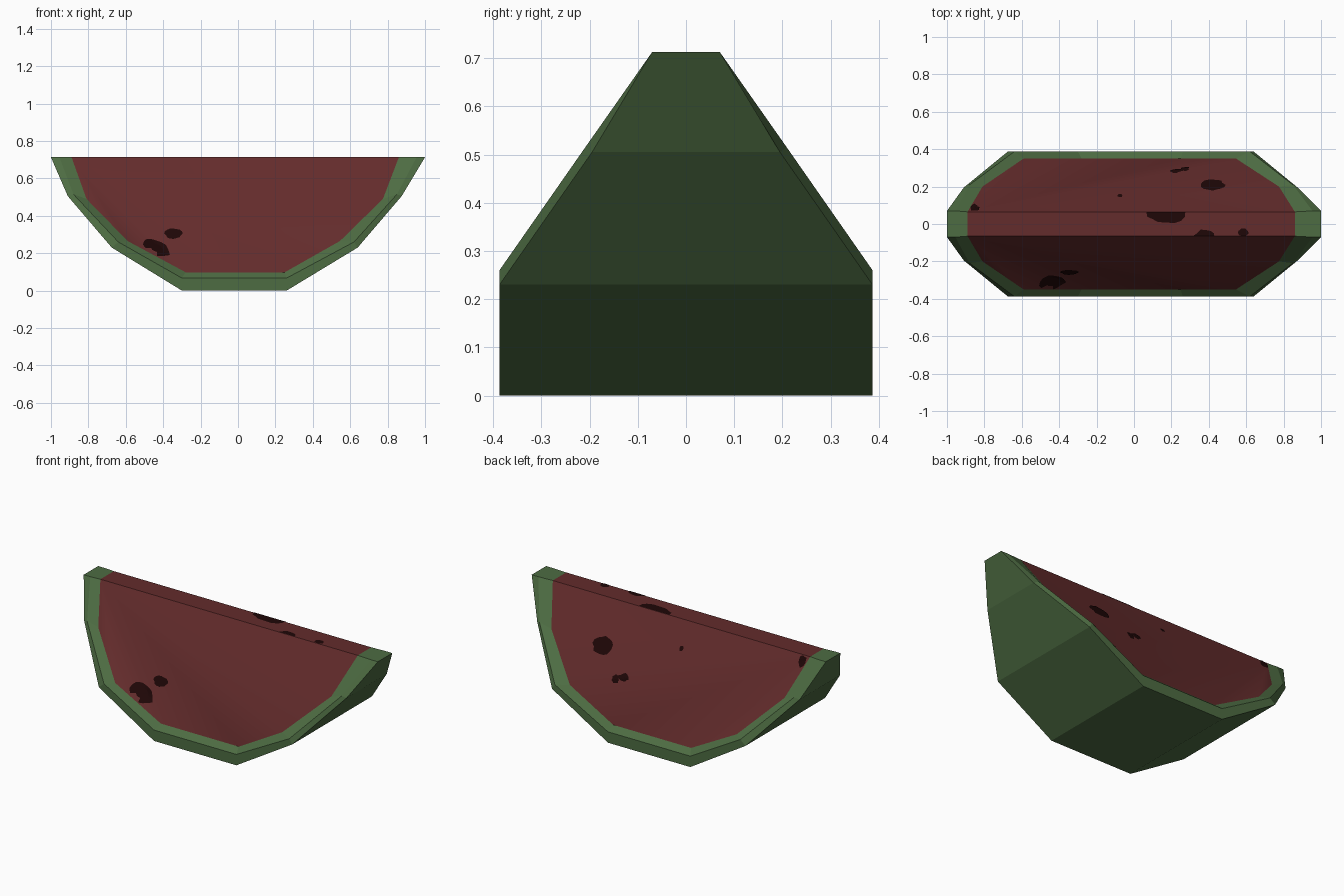
import bpy, bmesh, math, random
from mathutils import Vector
from mathutils.bvhtree import BVHTree

if "Cube" in bpy.data.objects:
    bpy.data.objects.remove(bpy.data.objects["Cube"])

random.seed(4)


def material(name, color):
    m = bpy.data.materials.new(name)
    m.diffuse_color = (*color, 1)
    m.use_nodes = True
    m.node_tree.nodes["Principled BSDF"].inputs["Base Color"].default_value = m.diffuse_color
    return m


GREEN = material("rind green", (0.075, 0.15, 0.055))
RED = material("flesh red", (0.126, 0.025, 0.025))
DARK = material("seed dark", (0.013, 0.002, 0.002))
TOP = .713


def make_object(name, bm, mat):
    me = bpy.data.meshes.new(name)
    bm.to_mesh(me)
    bm.free()
    me.materials.append(mat)
    ob = bpy.data.objects.new(name, me)
    bpy.context.collection.objects.link(ob)
    return ob


# Profiles by level, top to bottom: (left x, right x, half depth, z)
outer = [(-1.0, 1.0, .07, TOP), (-.91, .875, .195, .505),
         (-.675, .64, .387, .23), (-.3, .26, .387, 0)]
ridge = [(-.955, .955, .07, TOP), (-.88, .85, .209, .515),
         (-.64, .62, .387, .26), (-.3, .26, .387, .067)]
inner = [(-.89, .86, .065, TOP), (-.81, .775, .2, .49),
         (-.59, .545, .35, .265), (-.28, .25, .35, .098)]


def arc(levels, side):
    """Points down the left and up the right, on the front (-1) or back (1)."""
    left = [(l, side * y, z) for l, r, y, z in levels]
    right = [(r, side * y, z) for l, r, y, z in reversed(levels)]
    return left + right


# Rind: skin from the front flesh border, round the outside, to the back
bm = bmesh.new()
rows = [[bm.verts.new(p) for p in arc(lv, s)] for lv, s in
        ((inner, -1), (ridge, -1), (outer, -1), (outer, 1), (ridge, 1), (inner, 1))]
for a, b in zip(rows, rows[1:]):
    for i in range(7):
        bm.faces.new((a[i], b[i], b[i + 1], a[i + 1]))
for end in (0, 7):
    bm.faces.new([r[end] for r in rows])
bmesh.ops.recalc_face_normals(bm, faces=bm.faces)
if min(bm.faces, key=lambda f: f.calc_center_median().z).normal.z > 0:
    bmesh.ops.reverse_faces(bm, faces=bm.faces)
make_object("rind", bm, GREEN)

# Flesh: each cut side fans out from its top left corner, with a top strip
bm = bmesh.new()
sides = [[bm.verts.new(p) for p in arc(inner, s)] for s in (-1, 1)]
for side, flip in zip(sides, (False, True)):
    for i in range(1, 7):
        tri = [side[0], side[i], side[i + 1]]
        bm.faces.new(tri[::-1] if flip else tri)
f, b = sides
bm.faces.new((f[0], f[7], b[7], b[0]))
bm.normal_update()
tree = BVHTree.FromBMesh(bm)
flesh = make_object("flesh", bm, RED)
bpy.context.view_layer.objects.active = flesh
flesh.select_set(True)
bpy.ops.object.shade_smooth_by_angle(angle=math.radians(45))


# Seeds: thin irregular patches lying on the flesh
def surface(u, v, side):
    """Point just above the flesh at x = u; v is height, or y on the top strip."""
    if side == 0:
        return Vector((u, max(-.065, min(.065, v)), TOP + .002))
    v = min(v, TOP - .001)
    hit, normal, _, _ = tree.ray_cast(Vector((u, side * 2, v)), Vector((0, -side, 0)))
    return hit + normal * .004 if hit else None


def seed(name, u, v, ru, rv, side, rough=.12, tilt=0):
    bm = bmesh.new()
    n = 16
    mid = surface(u, v, side)
    loops = [[], []]
    for i in range(n):
        a = 2 * math.pi * i / n
        k = 1 + random.uniform(-rough, rough)
        for loop, scale in zip(loops, (.5, 1)):
            dx, dv = ru * k * scale * math.cos(a), rv * k * scale * math.sin(a)
            p = surface(u + dx, v + dv + tilt * dx, side)
            loop.append(bm.verts.new(p or mid))
    c = bm.verts.new(mid)
    for i in range(n):
        j = (i + 1) % n
        for q in ((loops[0][i], loops[0][j], c),
                  (loops[0][i], loops[1][i], loops[1][j], loops[0][j])):
            bm.faces.new(q)
    bm.normal_update()
    outward = Vector((0, side, 0)) if side else Vector((0, 0, 1))
    bmesh.ops.reverse_faces(bm, faces=[q for q in bm.faces if q.normal.dot(outward) < 0])
    make_object(name, bm, DARK)


seed("front_seed_large", -.435, .225, .07, .045, -1, tilt=-.25)
seed("front_seed_small", -.345, .303, .046, .028, -1)
seed("back_seed_large", .42, .483, .063, .044, 1)
seed("back_seed_a", .272, .352, .024, .022, 1, .25)
seed("back_seed_b", .222, .372, .034, .018, 1, .25)
seed("back_seed_tiny", -.075, .576, .014, .013, 1)
seed("back_seed_edge", -.85, .68, .026, .03, 1)
seed("top_seed_large", .17, .06, .11, .055, 0)
seed("top_seed_front", .38, -.062, .055, .032, 0)
seed("top_seed_right", .585, -.045, .028, .02, 0)
